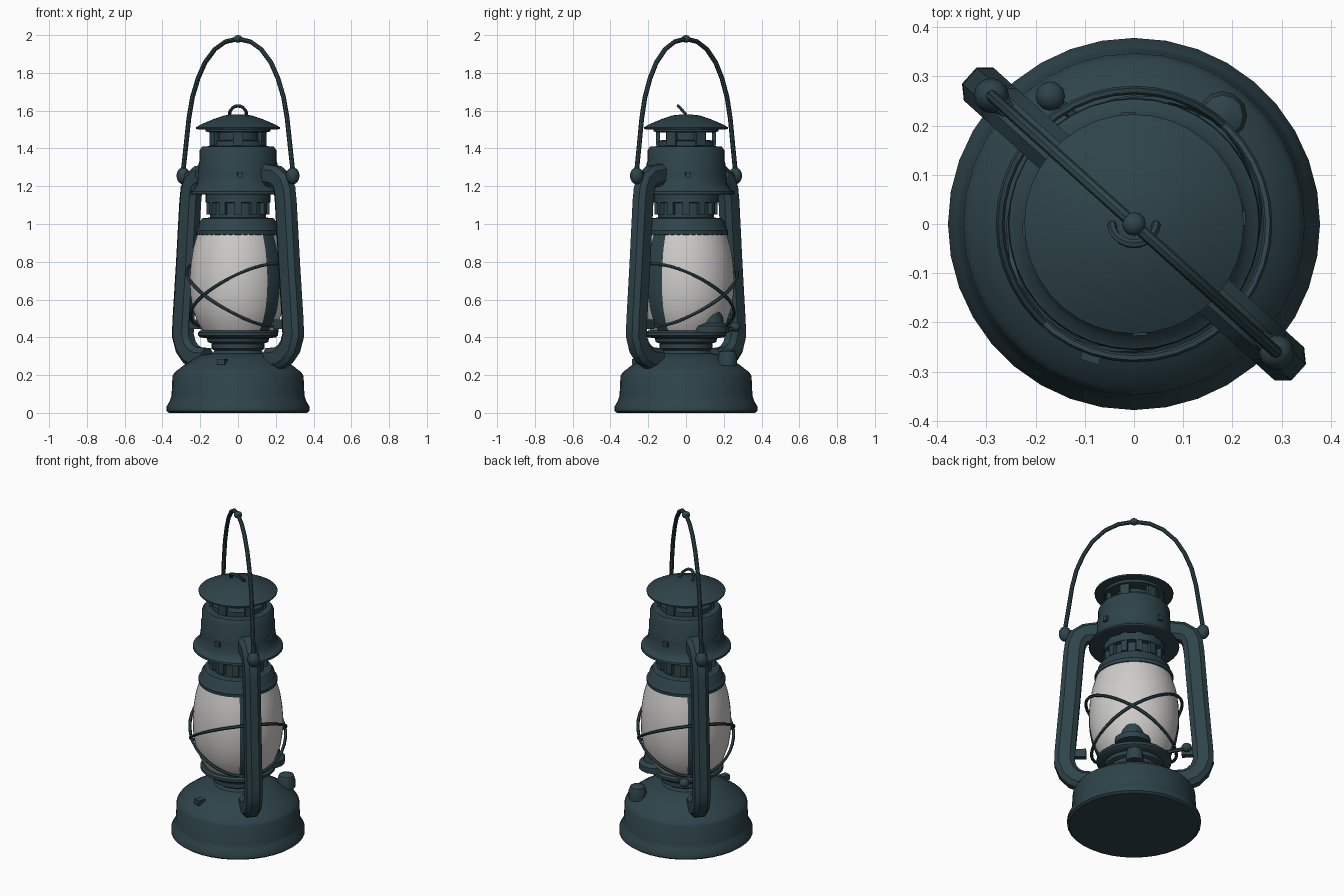
import bpy, bmesh, math
from mathutils import Vector

if "Cube" in bpy.data.objects:
    bpy.data.objects.remove(bpy.data.objects["Cube"])

AZ = math.radians(-42)                       # direction of the side frame and handle
RAD = Vector((math.cos(AZ), math.sin(AZ), 0))
TAN = Vector((-math.sin(AZ), math.cos(AZ), 0))


def material(name, rgb):
    m = bpy.data.materials.new(name)
    m.diffuse_color = (*rgb, 1)
    m.use_nodes = True
    m.node_tree.nodes["Principled BSDF"].inputs["Base Color"].default_value = m.diffuse_color
    return m


TEAL = material("dark_teal_enamel", (0.027, 0.057, 0.069))
GLASS = material("frosted_glass", (0.62, 0.60, 0.58))


def finish(name, bm, mats=(TEAL,), angle=35):
    bmesh.ops.recalc_face_normals(bm, faces=bm.faces)
    me = bpy.data.meshes.new(name)
    bm.to_mesh(me)
    bm.free()
    ob = bpy.data.objects.new(name, me)
    bpy.context.collection.objects.link(ob)
    for m in mats:
        me.materials.append(m)
    bpy.ops.object.select_all(action='DESELECT')
    ob.select_set(True)
    bpy.context.view_layer.objects.active = ob
    bpy.ops.object.shade_smooth_by_angle(angle=math.radians(angle))
    return ob


def skin(bm, rings, caps=True, closed=False):
    n = len(rings[0])
    vs = [[bm.verts.new(p) for p in r] for r in rings]
    pairs = list(zip(vs, vs[1:])) + ([(vs[-1], vs[0])] if closed else [])
    for a, b in pairs:
        for i in range(n):
            j = (i + 1) % n
            bm.faces.new((a[i], a[j], b[j], b[i]))
    if caps and not closed:
        bm.faces.new(vs[0])
        bm.faces.new(vs[-1])


def lathe(name, profile, seg=36, centre=(0, 0), mats=(TEAL,), caps=True):
    bm = bmesh.new()
    skin(bm, [[(centre[0] + r * math.cos(2 * math.pi * i / seg),
                centre[1] + r * math.sin(2 * math.pi * i / seg), z)
               for i in range(seg)] for r, z in profile], caps)
    return finish(name, bm, mats)


def sweep(name, pts, section, side=None, closed=False):
    """Carry a 2D section along a path; side fixes the section's second axis."""
    bm, rings, n = bmesh.new(), [], len(pts)
    for i, p in enumerate(pts):
        a = pts[(i - 1) % n] if closed else pts[max(i - 1, 0)]
        b = pts[(i + 1) % n] if closed else pts[min(i + 1, n - 1)]
        t = (b - a).normalized()
        u = t.cross(side or Vector((0, 0, 1))).normalized()
        w = u.cross(t)
        rings.append([p + u * x + w * y for x, y in section])
    skin(bm, rings, closed=closed)
    return finish(name, bm, angle=40)


def circle(r, n=8):
    return [(r * math.cos(2 * math.pi * i / n), r * math.sin(2 * math.pi * i / n)) for i in range(n)]


def ball(name, loc, scale):
    bm = bmesh.new()
    bmesh.ops.create_uvsphere(bm, u_segments=12, v_segments=8, radius=1)
    for v in bm.verts:
        v.co = Vector(loc) + Vector([c * s for c, s in zip(v.co, scale)])
    return finish(name, bm, angle=60)


def block(name, r, az, z, size):
    bm = bmesh.new()
    bmesh.ops.create_cube(bm, size=1)
    d, t = Vector((math.cos(az), math.sin(az), 0)), Vector((-math.sin(az), math.cos(az), 0))
    for v in bm.verts:
        c = v.co.copy()
        v.co = d * (r + c.x * size[0]) + t * c.y * size[1] + Vector((0, 0, z + c.z * size[2]))
    return finish(name, bm)


def plane_point(r, z, s=1):
    return RAD * r * s + Vector((0, 0, z))


# fuel tank base and burner seat
lathe("fuel_tank", [(.365, 0), (.378, .01), (.378, .035), (.362, .06), (.352, .09), (.347, .195),
                    (.335, .215), (.29, .25), (.235, .285), (.20, .305), (.135, .315),
                    (.125, .33), (.14, .34), (.14, .365), (.12, .375)])
lathe("burner_plate", [(.12, .36), (.16, .375), (.165, .395), (.20, .40), (.212, .41),
                       (.212, .425), (.20, .435)])
lathe("filler_cap", [(.05, .25), (.05, .30), (.042, .325), (.02, .335)], 12, (.18, .22))
block("tank_tab", .27, math.radians(-108), .27, (.05, .04, .03))

# glass globe with dark strips behind the frame tubes
globe = lathe("glass_globe", [(.185, .43), (.215, .48), (.24, .55), (.253, .63), (.256, .71),
                              (.25, .79), (.238, .87), (.215, .95)], 48, mats=(GLASS, TEAL))
for f in globe.data.polygons:
    az = math.atan2(f.center.y, f.center.x)
    if len(f.vertices) == 4 and abs(math.cos(az - AZ)) > math.cos(math.radians(14)):
        f.material_index = 1

# burner housing pushing out at the back of the globe
lathe("burner_cone", [(.10, .425), (.10, .46), (.075, .475), (.065, .53), (.04, .55)], 16, (.115, .125))

# crossed guard wires around the globe
for k, name in ((0, "guard_wire_a"), (math.pi, "guard_wire_b")):
    loop = []
    for i in range(40):
        a = 2 * math.pi * i / 40
        z = .625 + .165 * math.cos(a - AZ - k)
        r = .272 - .35 * max(0, .62 - z) ** 1.3
        loop.append(Vector((r * math.cos(a), r * math.sin(a), z)))
    sweep(name, loop, circle(.009, 6), closed=True)

# wick lever with knob
sweep("wick_lever", [Vector((-.03, .12, .42)), Vector((-.10, .20, .43)), Vector((-.17, .26, .45))],
      circle(.011, 6))
ball("wick_knob", (-.17, .26, .455), (.03, .03, .026))

# collar, vented neck and hood
lathe("globe_collar", [(.21, .94), (.222, .945), (.224, .965), (.21, .985), (.205, 1.01),
                       (.19, 1.03), (.14, 1.035)])
lathe("neck", [(.148, 1.02), (.148, 1.18)], 24)
for i in range(12):
    a = 2 * math.pi * i / 12
    block("neck_rib", .154, a, 1.11, (.028, .036, .12))
lathe("neck_band", [(.15, 1.11), (.172, 1.115), (.172, 1.16), (.15, 1.165)], 24)
lathe("hood", [(.15, 1.17), (.243, 1.155), (.256, 1.16), (.254, 1.172), (.232, 1.185), (.218, 1.21),
               (.211, 1.26), (.209, 1.32), (.203, 1.335), (.203, 1.39), (.19, 1.41), (.10, 1.415)])
for i in range(4):
    a = AZ + math.pi / 4 + i * math.pi / 2
    block("hood_stud", .212, a, 1.26, (.03, .03, .03))

# open chimney and cap
lathe("chimney", [(.105, 1.40), (.105, 1.53)], 20)
lathe("chimney_band", [(.12, 1.405), (.15, 1.41), (.15, 1.44), (.12, 1.445)], 24)
for i in range(6):
    block("chimney_post", .148, math.pi / 6 + i * math.pi / 3, 1.465, (.022, .055, .10))
lathe("cap_ring", [(.15, 1.485), (.172, 1.49), (.172, 1.51), (.15, 1.515)], 24)
lathe("cap", [(.12, 1.515), (.205, 1.50), (.222, 1.503), (.223, 1.512), (.19, 1.53),
              (.13, 1.555), (.07, 1.575), (.02, 1.58)])
sweep("cap_loop", [Vector((.045 * math.cos(a), -.045 * math.sin(a) * .9, 1.58 + .045 * math.sin(a)))
                   for a in [math.pi * i / 10 for i in range(11)]], circle(.009, 6), Vector((0, .7, .7)))

# side frame tubes, with knobs and clips
TUBE = [(-.058, -.022), (-.032, -.045), (.032, -.045), (.058, -.022),
        (.058, .022), (.032, .045), (-.032, .045), (-.058, .022)]
PATH = [(.22, .285), (.29, .29), (.335, .31), (.372, .35), (.393, .41), (.39, .48), (.365, .78),
        (.34, 1.12), (.332, 1.18), (.312, 1.225), (.275, 1.25), (.18, 1.262)]
for s, side in ((1, "right"), (-1, "left")):
    sweep("frame_tube_" + side, [plane_point(r, z, s) for r, z in PATH], TUBE, TAN)
    ball("handle_knob_" + side, plane_point(.39, 1.255, s), (.036, .036, .045))
    sweep("knob_pin_" + side, [plane_point(.31, 1.255, s), plane_point(.41, 1.255, s)], circle(.022), TAN)
    block("guard_clip_" + side, .305, AZ + (0 if s > 0 else math.pi), .47, (.07, .035, .05))

# carrying handle
HALF = [(.392, 1.27), (.37, 1.42), (.35, 1.56), (.325, 1.67), (.285, 1.77), (.235, 1.855),
        (.165, 1.925), (.09, 1.965)]
arch = [plane_point(r, z) for r, z in HALF] + [plane_point(0, 1.98)] + \
       [plane_point(r, z, -1) for r, z in reversed(HALF)]
sweep("carrying_handle", arch, circle(.0125), TAN)
ball("handle_bead", (0, 0, 1.98), (.024, .024, .02))
